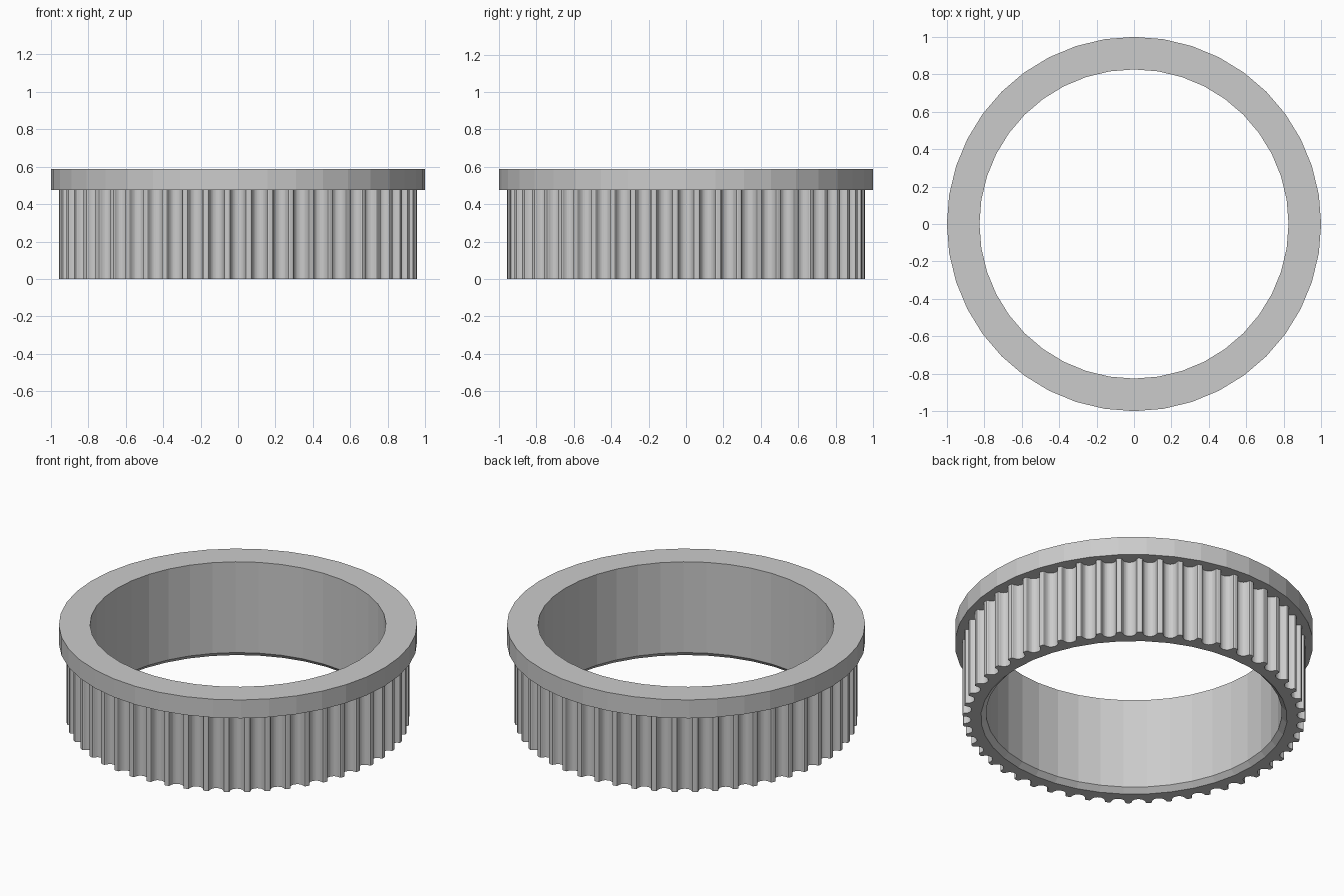
import bpy, bmesh, math

cube = bpy.data.objects.get("Cube")
if cube:
    bpy.data.objects.remove(cube, do_unlink=True)

TEETH, SIDES = 52, 40
TOOTH_R, COLLAR_R, BORE_R = 0.957, 1.0, 0.826
COLLAR_Z, TOP_Z, CHAMFER = 0.475, 0.588, 0.029

# Half groove section: (offset from groove centre, depth)
HALF_GROOVE = [(0.0497, 0), (0.0431, 0.002), (0.0398, 0.0077), (0.0385, 0.014),
               (0.0364, 0.020), (0.0336, 0.026), (0.030, 0.0317),
               (0.0238, 0.0374), (0.0165, 0.0415), (0.0085, 0.044)]
GROOVE = ([(-u, d) for u, d in HALF_GROOVE] + [(0, 0.0449)]
          + [(u, d) for u, d in reversed(HALF_GROOVE)])


def circle(radius):
    return [(radius * math.cos(math.tau * i / SIDES),
             radius * math.sin(math.tau * i / SIDES)) for i in range(SIDES)]


def toothed_outline():
    base = math.sqrt(TOOTH_R ** 2 - HALF_GROOVE[0][0] ** 2)
    points = []
    for i in range(TEETH):
        a = math.tau * i / TEETH
        c, s = math.cos(a), math.sin(a)
        points += [((base - d) * c - u * s, (base - d) * s + u * c) for u, d in GROOVE]
    return points


bm = bmesh.new()


def loop(points, z):
    verts = [bm.verts.new((x, y, z)) for x, y in points]
    for i, v in enumerate(verts):
        bm.edges.new((v, verts[i - 1]))
    return verts


def wall(a, b):
    for i in range(len(a)):
        bm.faces.new((a[i - 1], a[i], b[i], b[i - 1]))


def annulus(a, b):
    edges = [bm.edges.get((ring[i - 1], ring[i])) for ring in (a, b) for i in range(len(ring))]
    bmesh.ops.triangle_fill(bm, edges=edges, use_beauty=True, normal=(0, 0, 1))


outline = toothed_outline()
rim_low, rim_high = loop(outline, 0), loop(outline, COLLAR_Z)
collar_low, collar_high = loop(circle(COLLAR_R), COLLAR_Z), loop(circle(COLLAR_R), TOP_Z)
bore_high, bore_low = loop(circle(BORE_R), TOP_Z), loop(circle(BORE_R), CHAMFER)
mouth = loop(circle(BORE_R + CHAMFER), 0)

# Toothed rim, then collar underside, side and top
wall(rim_low, rim_high)
annulus(rim_high, collar_low)
wall(collar_low, collar_high)
wall(collar_high, bore_high)

# Bore with chamfered mouth, then the flat underside
wall(bore_high, bore_low)
wall(bore_low, mouth)
annulus(mouth, rim_low)
bmesh.ops.recalc_face_normals(bm, faces=bm.faces[:])

mesh = bpy.data.meshes.new("toothed_ring")
bm.to_mesh(mesh)
bm.free()
ring = bpy.data.objects.new("toothed_ring", mesh)
bpy.context.collection.objects.link(ring)

# Plain grey
grey = bpy.data.materials.new("light_grey")
grey.use_nodes = True
colour = (0.6, 0.6, 0.6, 1)
grey.diffuse_color = colour
for node in grey.node_tree.nodes:
    if node.type == 'BSDF_PRINCIPLED':
        node.inputs["Base Color"].default_value = colour
mesh.materials.append(grey)
